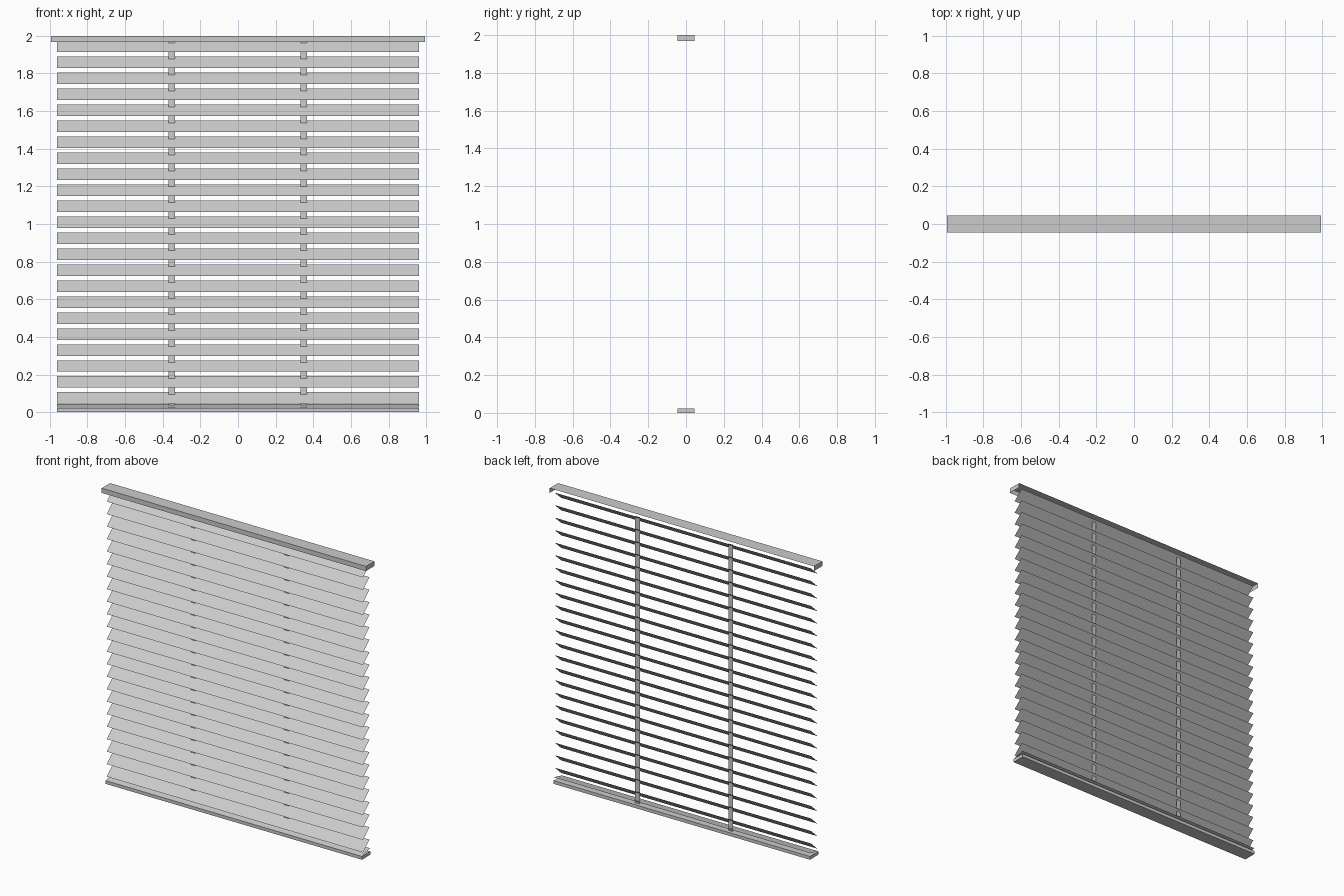
import bpy

if "Cube" in bpy.data.objects:
    bpy.data.objects.remove(bpy.data.objects["Cube"])

def mesh_object(name, verts, faces):
    me = bpy.data.meshes.new(name)
    me.from_pydata(verts, [], faces)
    me.update()
    ob = bpy.data.objects.new(name, me)
    bpy.context.collection.objects.link(ob)
    return ob

BOX_FACES = {
    "bottom": (0, 3, 2, 1), "top": (4, 5, 6, 7), "front": (0, 1, 5, 4),
    "right": (1, 2, 6, 5), "back": (2, 3, 7, 6), "left": (3, 0, 4, 7),
}

def box(name, half_x, half_y, z0, z1, skip=()):
    verts = [(x * half_x, y * half_y, z) for z in (z0, z1)
             for x, y in ((-1, -1), (1, -1), (1, 1), (-1, 1))]
    return mesh_object(name, verts, [f for k, f in BOX_FACES.items() if k not in skip])

def slat(name, half_x, half_y, z_front, z_back):
    return mesh_object(name, [(-half_x, -half_y, z_front), (half_x, -half_y, z_front),
                              (half_x, half_y, z_back), (-half_x, half_y, z_back)],
                       [(0, 1, 2, 3)])

# head rail cover, open at the back and underneath
box("head_rail", 0.993, 0.045, 1.968, 2.0, skip=("bottom", "back"))

# solid bottom rail
box("bottom_rail", 0.963, 0.045, 0.0, 0.022)

# thin tilted slats, low edge at the front
COUNT, PITCH = 23, 0.0849
for i in range(COUNT):
    z = 0.045 + i * PITCH
    slat(f"slat_{i + 1}", 0.963, 0.034, z, z + 0.061)

# last slat lying almost flat on the bottom rail
slat("resting_slat", 0.963, 0.043, 0.024, 0.044)

# flat ladder tapes
for side, x in (("left", -0.352), ("right", 0.35)):
    w, y = 0.0175, 0.021
    mesh_object(f"ladder_tape_{side}",
                [(x + w, y, 0.022), (x - w, y, 0.022), (x - w, y, 1.97), (x + w, y, 1.97)],
                [(0, 1, 2, 3)])
